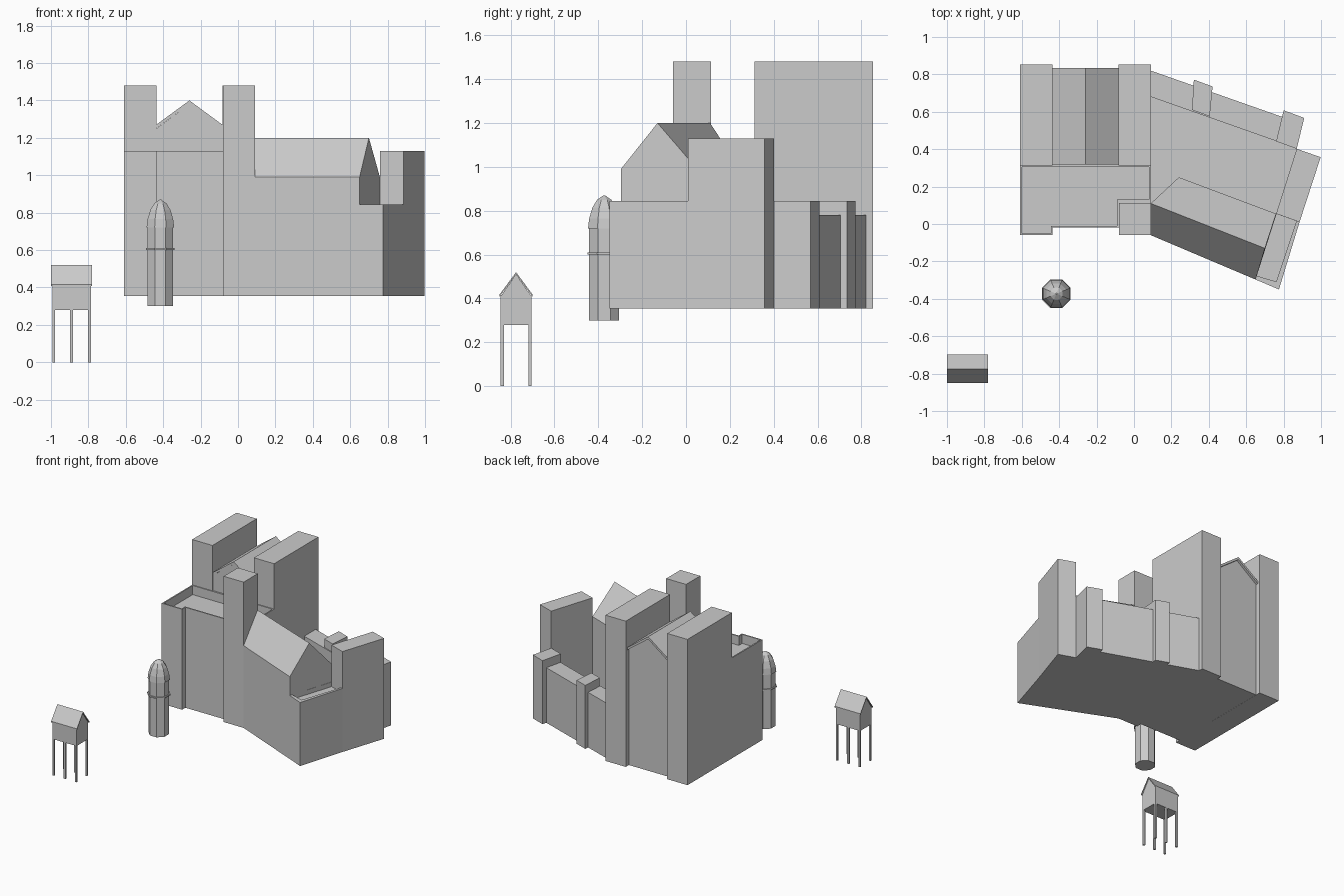
import bpy, bmesh, math

if "Cube" in bpy.data.objects:
    bpy.data.objects.remove(bpy.data.objects["Cube"])


def finish(name, bm):
    bmesh.ops.remove_doubles(bm, verts=bm.verts, dist=1e-5)
    bmesh.ops.recalc_face_normals(bm, faces=bm.faces)
    me = bpy.data.meshes.new(name)
    bm.to_mesh(me)
    bm.free()
    ob = bpy.data.objects.new(name, me)
    bpy.context.collection.objects.link(ob)
    return ob


def prism(name, pts, z0, z1):
    """Vertical prism over a plan outline."""
    bm = bmesh.new()
    lo = [bm.verts.new((x, y, z0)) for x, y in pts]
    f = bm.faces.new(lo)
    r = bmesh.ops.extrude_face_region(bm, geom=[f])
    for v in r["geom"]:
        if isinstance(v, bmesh.types.BMVert):
            v.co.z = z1
    if f.is_valid is False or len(bm.faces) < len(pts) + 2:
        bm.faces.new(lo)
    return finish(name, bm)


def box(name, x0, x1, y0, y1, z0, z1):
    return prism(name, [(x0, y0), (x1, y0), (x1, y1), (x0, y1)], z0, z1)


def parapet_block(name, outer, inner, z0, floor, top):
    """Solid block whose flat roof is sunk behind a parapet."""
    bm = bmesh.new()
    rings = [[bm.verts.new((x, y, z)) for x, y in pts]
             for pts, z in ((outer, z0), (outer, top), (inner, top), (inner, floor))]
    bridge(bm, rings)
    bm.faces.new(rings[0])
    bm.faces.new(rings[-1])
    return finish(name, bm)


def bridge(bm, rings):
    n = len(rings[0])
    for a, b in zip(rings, rings[1:]):
        for i in range(n):
            j = (i + 1) % n
            bm.faces.new((a[i], a[j], b[j], b[i]))


def profile(name, pts, a0, a1, axis):
    """Sweep a (side, height) profile along x or y."""
    bm = bmesh.new()
    rings = [[bm.verts.new((a, s, z) if axis == "x" else (s, a, z)) for s, z in pts]
             for a in (a0, a1)]
    bridge(bm, rings)
    for r in rings:
        bm.faces.new(r)
    return finish(name, bm)


def chevron(c, w, z0, z1, t):
    return [(c - w, z0), (c, z1), (c + w, z0), (c + w, z0 - t), (c, z1 - t), (c - w, z0 - t)]


def lathe(name, cx, cy, prof, n=8):
    bm = bmesh.new()
    rings = []
    for r, z in prof:
        rings.append([bm.verts.new((cx + r * math.cos(math.tau * (i + .5) / n),
                                    cy + r * math.sin(math.tau * (i + .5) / n), z))
                      for i in range(n)])
    bridge(bm, rings)
    bm.faces.new(rings[0])
    bm.faces.new(rings[-1])
    return finish(name, bm)


B = 0.355  # underside of the castle

# Main hall: front block with sunk roof terrace
parapet_block("front_block",
              [(-.61, -.06), (-.435, -.06), (-.435, -.02), (-.08, -.02),
               (-.08, .11), (.09, .11), (.09, .32), (-.61, .32)],
              [(-.6, -.05), (-.445, -.05), (-.445, -.01), (-.09, -.01),
               (-.09, .13), (.08, .13), (.08, .305), (-.6, .305)], B, 1.06, 1.13)

# Tall towers
box("front_tower", -.08, .09, -.06, .113, B, 1.48)
for side, x in (("left", -.61), ("right", -.083)):
    box(side + "_tower", x, x + .173, .312, .853, B, 1.48)

# Gabled hall between the towers
profile("hall", [(-.436, B), (-.083, B), (-.083, 1.25), (-.26, 1.38), (-.436, 1.25)],
        .318, .815, "y")
profile("hall_roof", chevron(-.26, .177, 1.27, 1.4, .02), .318, .833, "y")

# Angled side wing with pitched roof
plan = [(.09, -.06), (.65, -.297), (.76, .055), (.24, .25), (.09, .11)]
bm = bmesh.new()
for x, y in plan:
    bm.verts.new((x, y, B))
for (x, y), z in zip(plan[:4], (.99, .99, .985, .985)):
    bm.verts.new((x, y, z))
for x, y in ((.09, .11), (.7, -.13)):
    bm.verts.new((x, y, 1.2))
bmesh.ops.convex_hull(bm, input=bm.verts)
bmesh.ops.dissolve_limit(bm, angle_limit=math.radians(4), verts=bm.verts, edges=bm.edges)
finish("side_wing", bm)

# Terrace at the end of the wing
parapet_block("end_terrace",
              [(.65, -.297), (.775, -.35), (.885, .01), (.76, .055)],
              [(.656, -.277), (.76, -.308), (.868, .016), (.762, .054)], B, .81, .845)

# End block and rear curtain wall with its turrets
prism("end_block", [(.76, .055), (.885, .01), (.998, .357), (.87, .402)], B, 1.13)
prism("curtain_wall", [(.09, .68), (.77, .44), (.8, .57), (.09, .82)], B, .78)
prism("middle_turret", [(.31, .61), (.405, .575), (.42, .735), (.32, .772)], B, .845)
prism("corner_turret", [(.76, .442), (.87, .402), (.91, .567), (.8, .608)], B, .845)
prism("courtyard_floor", [(.09, .11), (.24, .25), (.76, .055), (.87, .402),
                          (.77, .44), (.09, .68)], B, B + .03)

# Free-standing eight-sided turret
cx, cy = -.415, -.373
lathe("turret_shaft", cx, cy, [(.074, .3), (.074, .72)])
lathe("turret_ring", cx, cy, [(.083, .6), (.083, .61)])
lathe("turret_dome", cx, cy, [(.08, .72), (.074, .765), (.058, .815), (.035, .85), (.004, .87)])

# Hut on stilts
box("hut_body", -.993, -.787, -.845, -.705, .28, .415)
profile("hut_gable", [(-.845, .41), (-.705, .41), (-.775, .51)], -.993, -.787, "x")
profile("hut_roof", chevron(-.775, .076, .417, .52, .01), -1, -.78, "x")
for i, x in enumerate((-.986, -.89, -.794)):
    for j, y in enumerate((-.838, -.712)):
        box(f"hut_leg_{i}_{j}", x - .007, x + .007, y - .007, y + .007, 0, .28)
